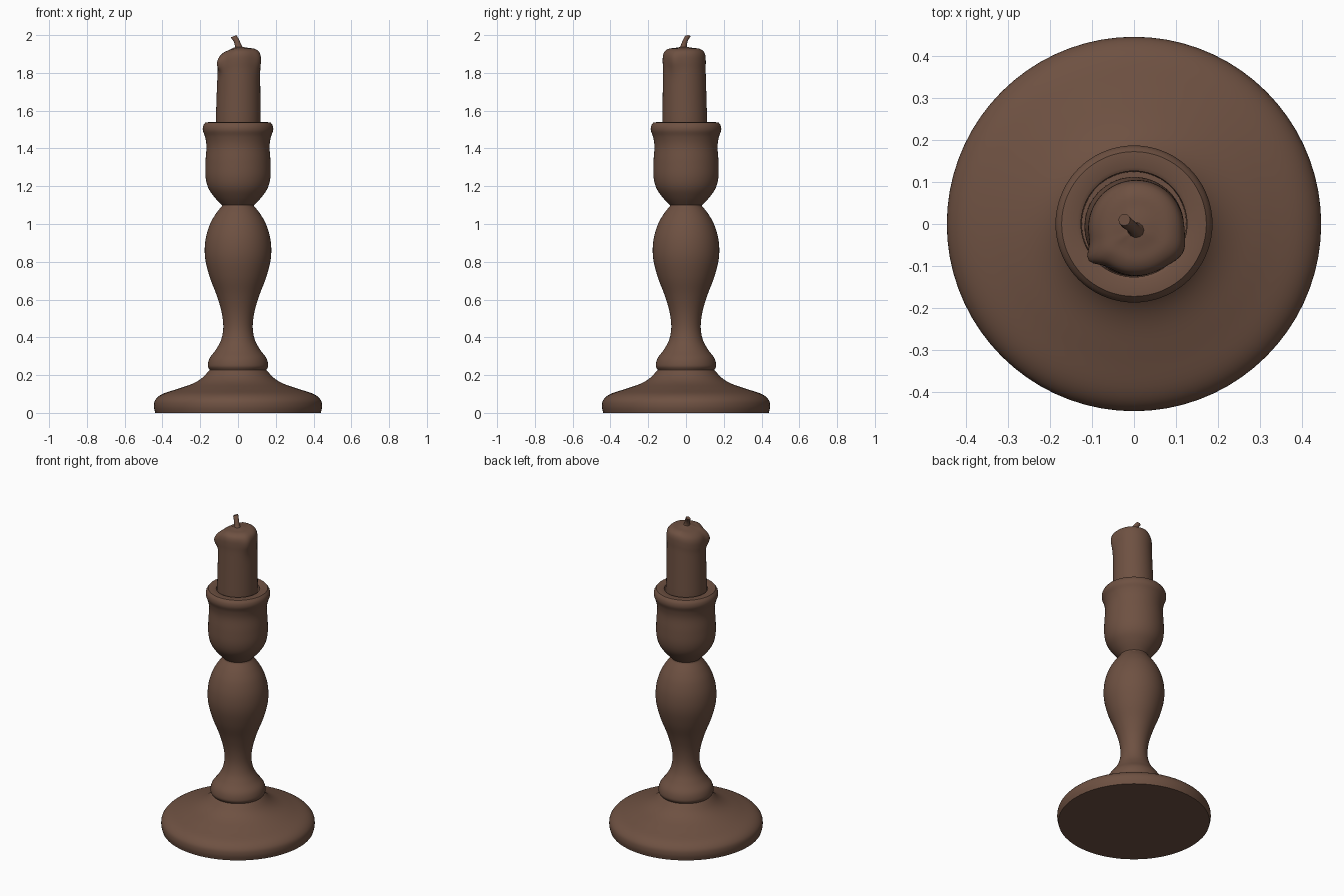
import bpy, bmesh, math
from mathutils import Vector

if "Cube" in bpy.data.objects:
    bpy.data.objects.remove(bpy.data.objects["Cube"])

brown = bpy.data.materials.new("dark_brown")
brown.diffuse_color = (0.156, 0.082, 0.054, 1)
brown.use_nodes = True
brown.node_tree.nodes["Principled BSDF"].inputs["Base Color"].default_value = brown.diffuse_color


def spline(pts, n=5):
    # smooth curve through the profile points
    pts = [Vector(p) for p in pts]
    out = []
    for i in range(len(pts) - 1):
        p0, p1, p2 = pts[max(i - 1, 0)], pts[i], pts[i + 1]
        p3 = pts[min(i + 2, len(pts) - 1)]
        for k in range(n):
            t = k / n
            out.append(0.5 * (2 * p1 + (p2 - p0) * t + (2 * p0 - 5 * p1 + 4 * p2 - p3) * t * t
                              + (3 * p1 - p0 - 3 * p2 + p3) * t ** 3))
    return out + [pts[-1]]


def loft(name, profile, place, seg=72, angle=40):
    # rings of vertices placed by a function, closed with end caps
    bm = bmesh.new()
    rings = [[bm.verts.new(place(p, 2 * math.pi * i / seg)) for i in range(seg)] for p in profile]
    for a, b in zip(rings, rings[1:]):
        for i in range(seg):
            j = (i + 1) % seg
            bm.faces.new((a[i], a[j], b[j], b[i]))
    bm.faces.new(rings[0][::-1])
    bm.faces.new(rings[-1])
    bmesh.ops.recalc_face_normals(bm, faces=bm.faces)
    me = bpy.data.meshes.new(name)
    bm.to_mesh(me)
    bm.free()
    me.materials.append(brown)
    ob = bpy.data.objects.new(name, me)
    bpy.context.collection.objects.link(ob)
    bpy.ops.object.select_all(action='DESELECT')
    ob.select_set(True)
    bpy.context.view_layer.objects.active = ob
    bpy.ops.object.shade_smooth_by_angle(angle=math.radians(angle))
    return ob


def turned(p, a):
    return (p[0] * math.cos(a), p[0] * math.sin(a), p[1])


# turned holder: foot, baluster stem and cup, with crisp breaks between them
foot = spline([(0.438, 0), (0.445, 0.035), (0.437, 0.07), (0.40, 0.1), (0.32, 0.127),
               (0.24, 0.155), (0.19, 0.185), (0.15, 0.228)])
stem = spline([(0.151, 0.23), (0.16, 0.25), (0.15, 0.29), (0.117, 0.335), (0.09, 0.385),
               (0.078, 0.45), (0.086, 0.53), (0.112, 0.62), (0.15, 0.72), (0.174, 0.82),
               (0.173, 0.91), (0.152, 0.99), (0.12, 1.05), (0.085, 1.095)])
cup = spline([(0.085, 1.10), (0.123, 1.14), (0.157, 1.19), (0.172, 1.25), (0.172, 1.33),
              (0.167, 1.41), (0.174, 1.46), (0.186, 1.495), (0.184, 1.52), (0.172, 1.538)])
loft("candle_holder", foot + stem + cup + [(0.135, 1.54), (0.126, 1.535), (0.124, 1.45)], turned)


def bump(a, z, a0, z0, wa, wz):
    d = (a - a0 + math.pi) % (2 * math.pi) - math.pi
    return math.exp(-(d / wa) ** 2 - ((z - z0) / wz) ** 2)


def waxy(p, a):
    # leaning candle with sagging left shoulder and wax drips
    r, z = p
    up = max(0, (z - 1.5) / 0.43)
    r += 0.024 * bump(a, z, math.radians(214), 1.885, 0.2, 0.05)
    r += 0.012 * bump(a, z, math.radians(-28), 1.87, 0.3, 0.06)
    x, y = r * math.cos(a), r * math.sin(a)
    if z > 1.7:
        z -= 0.32 * max(0, -x - 0.02) * min(1, (z - 1.7) / 0.15)
    return (x + 0.006 * up, y - 0.006 - 0.004 * up, z)


candle = [(0.118, 1.44), (0.118, 1.54)] + spline(
    [(0.118, 1.56), (0.116, 1.66), (0.114, 1.76), (0.113, 1.82), (0.114, 1.86), (0.112, 1.893),
     (0.102, 1.915), (0.08, 1.928), (0.05, 1.932), (0.025, 1.936), (0.006, 1.938)], 4)
loft("candle", candle, waxy, angle=60)

# bent wick
wick_path = [(0.004, -0.016, 1.92, 0.024), (0.0, -0.012, 1.945, 0.016), (-0.008, -0.004, 1.97, 0.014),
             (-0.018, 0.004, 1.985, 0.015), (-0.023, 0.010, 1.994, 0.014)]


def wick_ring(p, a):
    x, y, z, r = p
    return (x + r * math.cos(a), y + r * math.sin(a), z - 0.4 * r * math.cos(a) * -1)


loft("wick", spline(wick_path, 3), wick_ring, seg=12)
